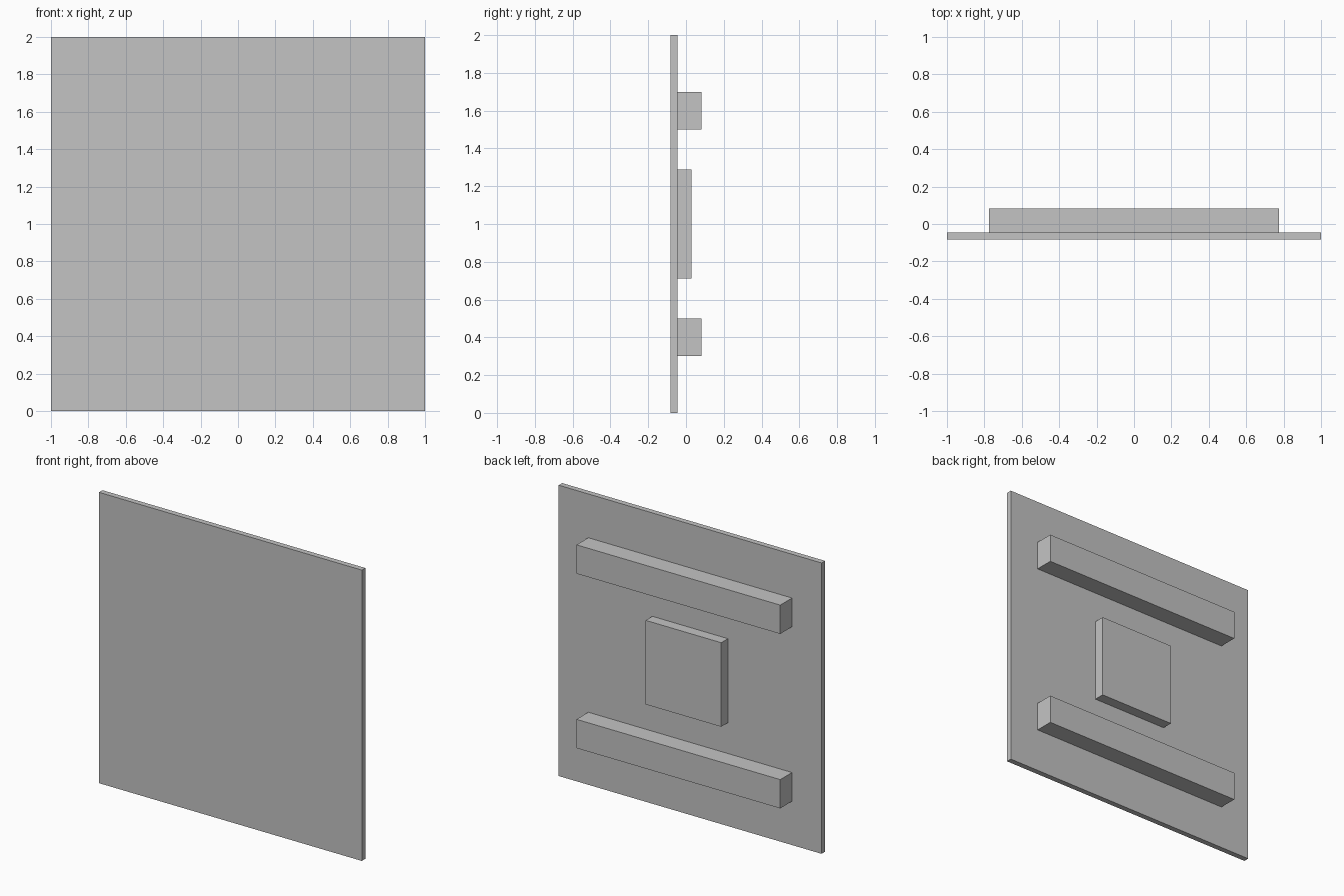
import bpy

# Remove the default cube
cube = bpy.data.objects.get("Cube")
if cube:
    bpy.data.objects.remove(cube, do_unlink=True)

# One plain light grey material
grey = bpy.data.materials.new("light_grey")
grey.use_nodes = True
colour = (0.55, 0.55, 0.55, 1)
grey.diffuse_color = colour
grey.node_tree.nodes["Principled BSDF"].inputs["Base Color"].default_value = colour

FRONT, BACK = -0.083, 0.083
PANEL_BACK = -0.045


def box(name, width, height, z, y0, y1):
    """Box centred on x, with its middle at height z and running from y0 to y1."""
    bpy.ops.mesh.primitive_cube_add(size=1, location=(0, (y0 + y1) / 2, z))
    obj = bpy.context.object
    obj.name = obj.data.name = name
    obj.scale = (width, y1 - y0, height)
    bpy.ops.object.transform_apply(location=False, rotation=False, scale=True)
    obj.data.materials.append(grey)


# Square face panel
box("panel", 2, 2, 1, FRONT, PANEL_BACK)

# Square mounting plate in the middle of the back
box("back_plate", 0.575, 0.578, 1, PANEL_BACK, 0.028)

# Two horizontal rails across the back
for name, side in (("lower_rail", -1), ("upper_rail", 1)):
    box(name, 1.55, 0.198, 1 + side * 0.6, PANEL_BACK, BACK)
